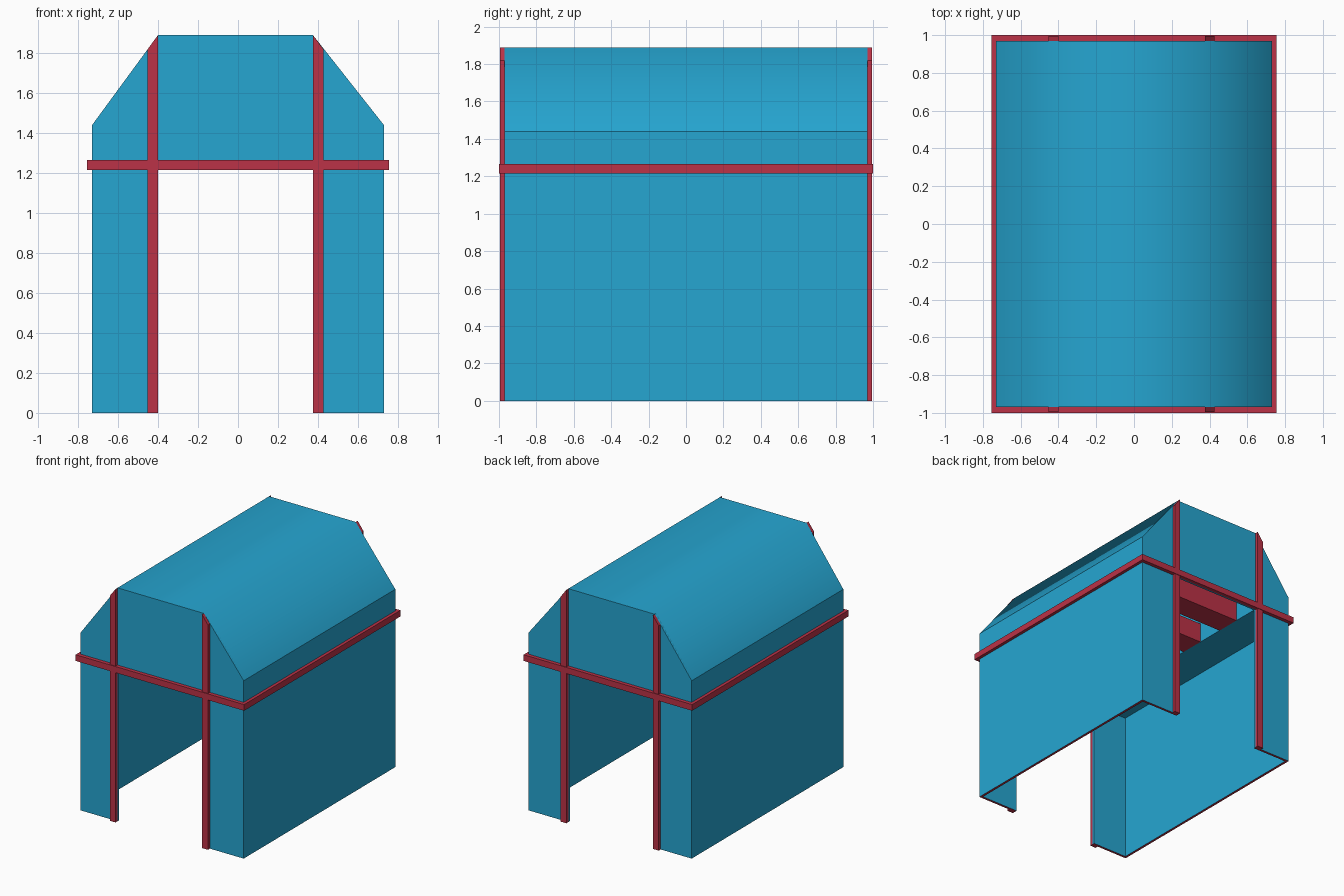
import bpy
import bmesh

old = bpy.data.objects.get("Cube")
if old:
    bpy.data.objects.remove(old, do_unlink=True)


def material(name, rgb):
    m = bpy.data.materials.new(name)
    m.use_nodes = True
    m.diffuse_color = (*rgb, 1)
    m.node_tree.nodes["Principled BSDF"].inputs["Base Color"].default_value = (*rgb, 1)
    return m


BLUE = material("canvas_blue", (0.019, 0.38, 0.64))
RED = material("frame_red", (0.50, 0.032, 0.063))


def finish(name, bm, *mats):
    bmesh.ops.recalc_face_normals(bm, faces=bm.faces)
    me = bpy.data.meshes.new(name)
    bm.to_mesh(me)
    bm.free()
    for m in mats:
        me.materials.append(m)
    ob = bpy.data.objects.new(name, me)
    bpy.context.collection.objects.link(ob)
    return ob


def prism(name, profile, y0, y1, *mats):
    """Extrude an x-z profile along y; faces resting on the ground take the second material."""
    bm = bmesh.new()
    face = bm.faces.new([bm.verts.new((x, y0, z)) for x, z in profile])
    ext = bmesh.ops.extrude_face_region(bm, geom=[face])
    moved = [v for v in ext["geom"] if isinstance(v, bmesh.types.BMVert)]
    bmesh.ops.translate(bm, verts=moved, vec=(0, y1 - y0, 0))
    if len(mats) > 1:
        for f in bm.faces:
            if all(v.co.z < 0.001 for v in f.verts):
                f.material_index = 1
    return finish(name, bm, *mats)


def box(name, x0, x1, y0, y1, z0, z1, *mats):
    return prism(name, [(x0, z0), (x1, z0), (x1, z1), (x0, z1)], y0, y1, *mats)


SIDE, END, THICK = 0.73, 0.97, 0.02
EAVE, TOP, SHELF = 1.44, 1.89, 1.22
LEFT, RIGHT = -0.40, 0.375              # ridge edges of the flat roof top
BELT0, BELT1 = 1.215, 1.265
outline = [(-SIDE, EAVE), (LEFT, TOP), (RIGHT, TOP), (SIDE, EAVE)]

# Roof sheet, softly shaded across the top and both slopes
bm = bmesh.new()
rows = [[bm.verts.new((x, y, z)) for x, z in outline] for y in (-END, END)]
for i in range(3):
    bm.faces.new((rows[0][i], rows[0][i + 1], rows[1][i + 1], rows[1][i]))
bmesh.ops.recalc_face_normals(bm, faces=bm.faces)
if sum(f.normal.z for f in bm.faces) < 0:
    bmesh.ops.reverse_faces(bm, faces=bm.faces)
me = bpy.data.meshes.new("roof")
bm.to_mesh(me)
bm.free()
me.materials.append(BLUE)
me.shade_smooth()
bpy.context.collection.objects.link(bpy.data.objects.new("roof", me))

# Side walls, attic floors and attic inner walls
for side, s, edge in (("right", -1, LEFT), ("left", 1, RIGHT)):
    a, b = sorted((s * SIDE, s * (SIDE - THICK)))
    box(side + "_wall", a, b, -END, END, 0, EAVE, BLUE, RED)
    a, b = sorted((s * (SIDE - THICK), edge))
    box(side + "_attic_floor", a, b, -END + THICK, END - THICK, SHELF, SHELF + THICK, BLUE)
    a, b = sorted((edge, edge + s * THICK))
    box(side + "_attic_wall", a, b, -END + THICK, END - THICK, SHELF, TOP - 0.03, BLUE)

# End gables, door side panels, poles and belts
for end, e in (("front", -1), ("back", 1)):
    y0, y1 = sorted((e * END, e * (END - THICK)))
    p0, p1 = sorted((e * END, e * 0.995))
    prism(end + "_gable", [(-SIDE, SHELF)] + outline + [(SIDE, SHELF)], y0, y1, BLUE)
    for side, s, edge in (("right", -1, LEFT), ("left", 1, RIGHT)):
        a, b = sorted((s * (SIDE - THICK), edge))
        box(f"{end}_{side}_panel", a, b, y0, y1, 0, SHELF, BLUE, RED)
        outer = edge + s * 0.052
        prism(f"{end}_{side}_pole",
              [(edge, 0), (outer, 0), (outer, 1.82), (edge, TOP)], p0, p1, RED)
    b0, b1 = sorted((e * END, e * 1.0))
    box(end + "_belt", -0.755, 0.755, b0, b1, BELT0, BELT1, RED)

for side, s in (("right", -1), ("left", 1)):
    a, b = sorted((s * SIDE, s * 0.755))
    box(side + "_belt", a, b, -END, END, BELT0, BELT1, RED)

# Ceiling beams across the attic opening
for i in range(4):
    y = -0.64 + i * 0.427
    box(f"ceiling_beam_{i + 1}", LEFT, RIGHT, y - 0.1, y + 0.1, SHELF, SHELF + 0.16, RED)
